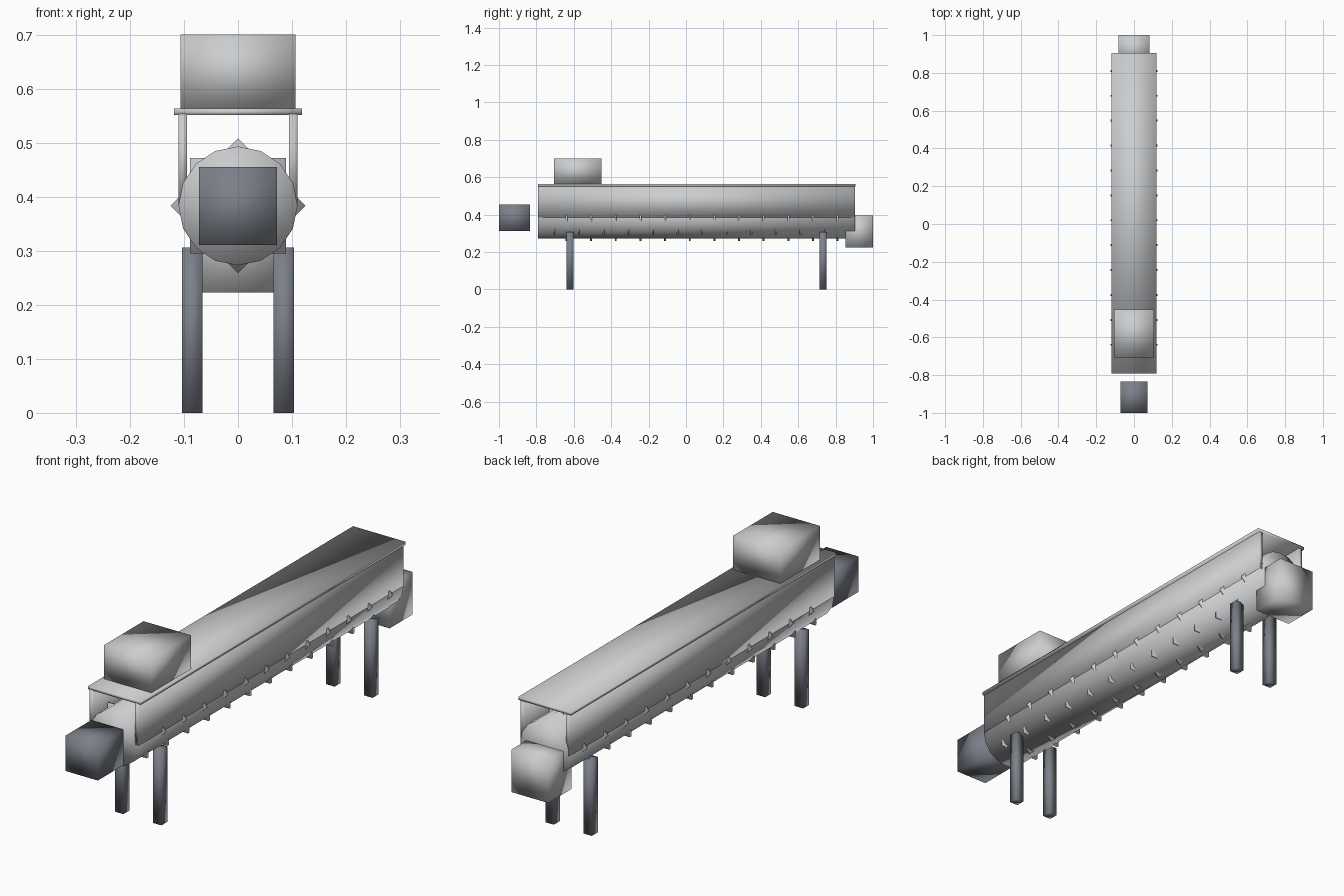
import bpy, math

cube = bpy.data.objects.get("Cube")
if cube:
    bpy.data.objects.remove(cube, do_unlink=True)


def material(name, rgb):
    m = bpy.data.materials.new(name)
    m.use_nodes = True
    m.diffuse_color = (*rgb, 1)
    m.node_tree.nodes["Principled BSDF"].inputs["Base Color"].default_value = (*rgb, 1)
    return m


STEEL = material("light steel", (0.6, 0.61, 0.62))
DARK = material("dark blue grey", (0.2, 0.215, 0.25))


def finish(name, mat):
    ob = bpy.context.object
    ob.name = name
    ob.data.materials.append(mat)
    bpy.ops.object.shade_smooth()
    return ob


def box(name, x, y, z, mat):
    """Box from (min, max) ranges on each axis, shaded smooth all over."""
    ranges = (x, y, z)
    bpy.ops.mesh.primitive_cube_add(size=1, location=[(a + b) / 2 for a, b in ranges])
    bpy.context.object.scale = [b - a for a, b in ranges]
    bpy.ops.object.transform_apply(location=False, rotation=False, scale=True)
    return finish(name, mat)


def disc(name, sides, radius, depth, y, turn, mat):
    """Prism lying along y, centred on the screw axis."""
    bpy.ops.mesh.primitive_cylinder_add(vertices=sides, radius=radius, depth=depth,
                                        location=(0, y, AXIS_Z))
    bpy.context.object.rotation_euler = (math.pi / 2, turn, 0)
    return finish(name, mat)


AXIS_Z = 0.383
Y0, Y1 = -0.792, 0.903

# Round trough with its side walls and lid
disc("trough", 16, 0.11, Y1 - Y0, (Y0 + Y1) / 2, 0, STEEL)
for side, s in (("left", 1), ("right", -1)):
    box(side + "_wall", sorted((s * 0.094, s * 0.11)), (Y0, Y1), (AXIS_Z, 0.553), STEEL)
box("lid", (-0.118, 0.118), (Y0, Y1 + 0.002), (0.551, 0.563), STEEL)

# Square screw flights, each turned an eighth from the one before
for i in range(24):
    disc(f"screw_flight_{i + 1}", 4, 0.125, 0.01, -0.705 + i * 0.0659,
         math.radians(45) * ((i + 1) % 2), STEEL)

# Inlet, outlet and motor
box("inlet_hopper", (-0.106, 0.106), (-0.706, -0.453), (0.563, 0.7), STEEL)
box("outlet_chute", (-0.083, 0.083), (0.852, 1.0), (0.223, 0.395), STEEL)
box("motor", (-0.072, 0.072), (-1.0, -0.835), (0.311, 0.455), DARK)

# Legs
for end, y in (("front", -0.62), ("back", 0.732)):
    for side, s in (("left", 1), ("right", -1)):
        x = s * 0.085
        box(f"{end}_{side}_leg", (x - 0.019, x + 0.019), (y - 0.019, y + 0.019),
            (0, 0.306), DARK)
